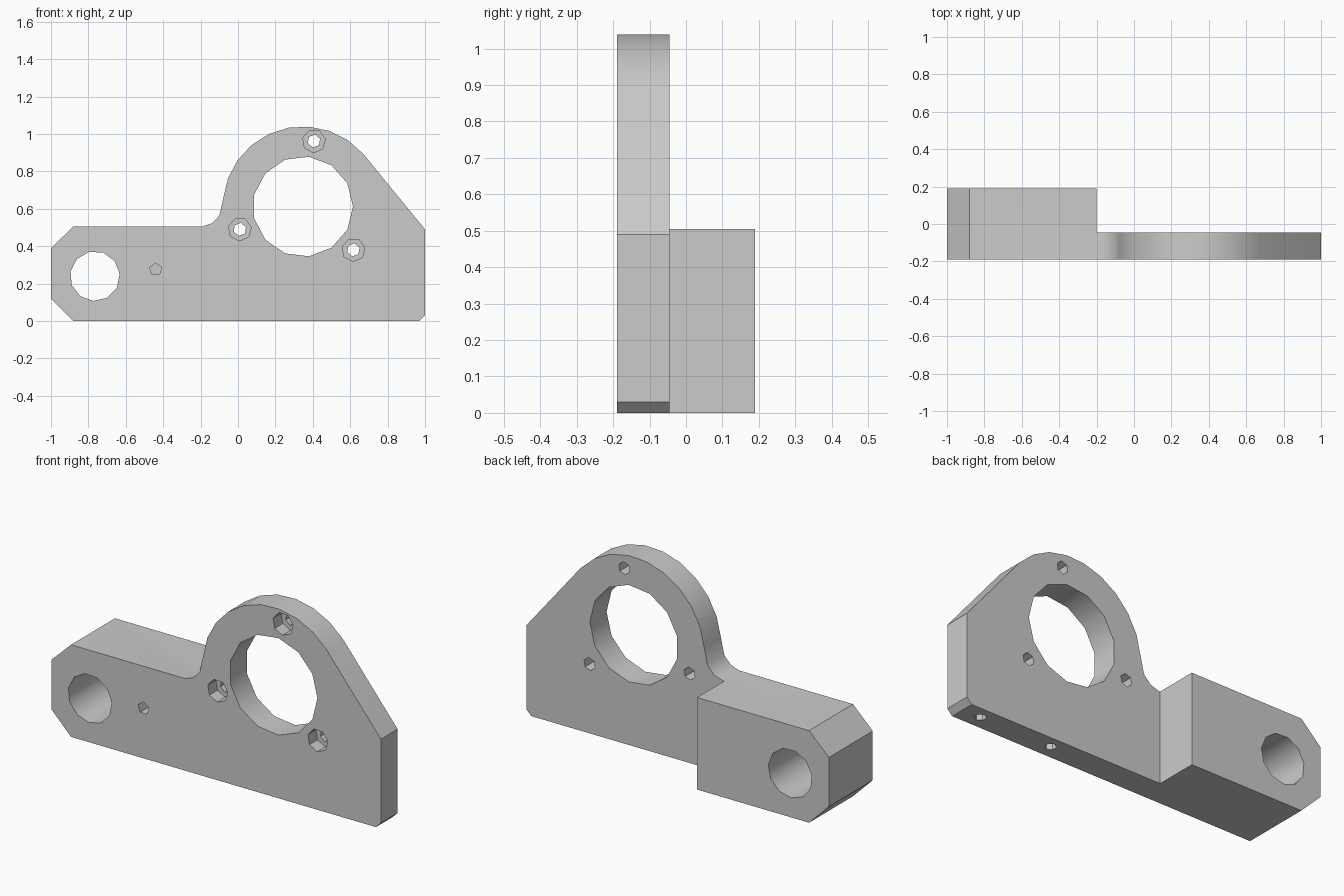
import bpy, bmesh, math
from mathutils import Matrix, Vector

cube = bpy.data.objects.get("Cube")
if cube:
    bpy.data.objects.remove(cube)

FRONT, STEP, BACK = -0.19, -0.045, 0.19
BORE = (0.347, 0.612)

steel = bpy.data.materials.new("plain grey")
steel.use_nodes = True
grey = (0.6, 0.6, 0.6, 1)
steel.diffuse_color = grey
steel.node_tree.nodes["Principled BSDF"].inputs["Base Color"].default_value = grey


def arc(centre, radius, start, end, steps):
    """Points on a circular arc, angles in degrees."""
    angles = [math.radians(start + (end - start) * i / steps) for i in range(steps + 1)]
    return [(centre[0] + radius * math.cos(a), centre[1] + radius * math.sin(a)) for a in angles]


def add_object(name, bm):
    bmesh.ops.recalc_face_normals(bm, faces=bm.faces[:])
    mesh = bpy.data.meshes.new(name)
    bm.to_mesh(mesh)
    bm.free()
    mesh.materials.append(steel)
    obj = bpy.data.objects.new(name, mesh)
    bpy.context.collection.objects.link(obj)
    return obj


def prism(name, outline, y0, y1):
    """Extrude an x-z outline along y."""
    bm = bmesh.new()
    face = bm.faces.new([bm.verts.new((x, y0, z)) for x, z in outline])
    grown = bmesh.ops.extrude_face_region(bm, geom=[face])["geom"]
    verts = [v for v in grown if isinstance(v, bmesh.types.BMVert)]
    bmesh.ops.translate(bm, verts=verts, vec=Vector((0, y1 - y0, 0)))
    return add_object(name, bm)


def round_cutter(name, centre, radius, sides, y0, y1, turn=0):
    return prism(name, arc(centre, radius, turn, turn + 360, sides)[:-1], y0, y1)


# Outline: chamfered foot, round collar with a fillet, sloping shoulder
outline = [(-0.88, 0), (0.97, 0), (1, 0.03), (1, 0.49)]
outline += arc(BORE, 0.428, 41, 174, 9)
outline += [(-0.1, 0.563), (-0.14, 0.522), (-0.19, 0.505)]
outline += [(-0.88, 0.505), (-1, 0.39), (-1, 0.12)]
bracket = prism("motor_bracket", outline, FRONT, BACK)

# Thin plate: clear the space behind it
clearance = [(-0.2, -0.2), (1.2, -0.2), (1.2, 1.2), (-0.2, 1.2)]
cutters = [prism("plate_clearance", clearance, STEP, 0.4)]

# Main bore, clamp hole and blind pilot hole
cutters.append(round_cutter("main_bore", BORE, 0.268, 13, -0.4, 0.4))
cutters.append(round_cutter("clamp_hole", (-0.765, 0.24), 0.133, 11, -0.4, 0.4, 5))
cutters.append(round_cutter("pilot_hole", (-0.44, 0.275), 0.034, 5, -0.4, -0.04, 18))

# Counterbored screw holes around the bore
for spot in [(0.406, 0.962), (0.01, 0.49), (0.617, 0.38)]:
    cutters.append(round_cutter("screw_hole", spot, 0.035, 6, -0.4, 0.4, 20))
    cutters.append(round_cutter("screw_recess", spot, 0.062, 7, -0.4, -0.12, 10))

# Blind holes in the underside
for x in (0.86, 0.425):
    bm = bmesh.new()
    bmesh.ops.create_cone(bm, cap_ends=True, segments=6, radius1=0.03, radius2=0.03,
                          depth=0.4, matrix=Matrix.Translation((x, -0.112, 0)))
    cutters.append(add_object("base_hole", bm))

# Apply the cuts, then discard the cutters
for cutter in cutters:
    mod = bracket.modifiers.new(cutter.name, "BOOLEAN")
    mod.operation = "DIFFERENCE"
    mod.solver = "EXACT"
    mod.object = cutter
    cutter.hide_render = True
bpy.context.view_layer.update()
graph = bpy.context.evaluated_depsgraph_get()
finished = bpy.data.meshes.new_from_object(bracket.evaluated_get(graph))
bracket.modifiers.clear()
bracket.data = finished
for cutter in cutters:
    bpy.data.objects.remove(cutter)

# Smooth the curved walls, keep the corners sharp
bpy.ops.object.select_all(action="DESELECT")
bracket.select_set(True)
bpy.context.view_layer.objects.active = bracket
bpy.ops.object.shade_smooth_by_angle(angle=math.radians(34))
